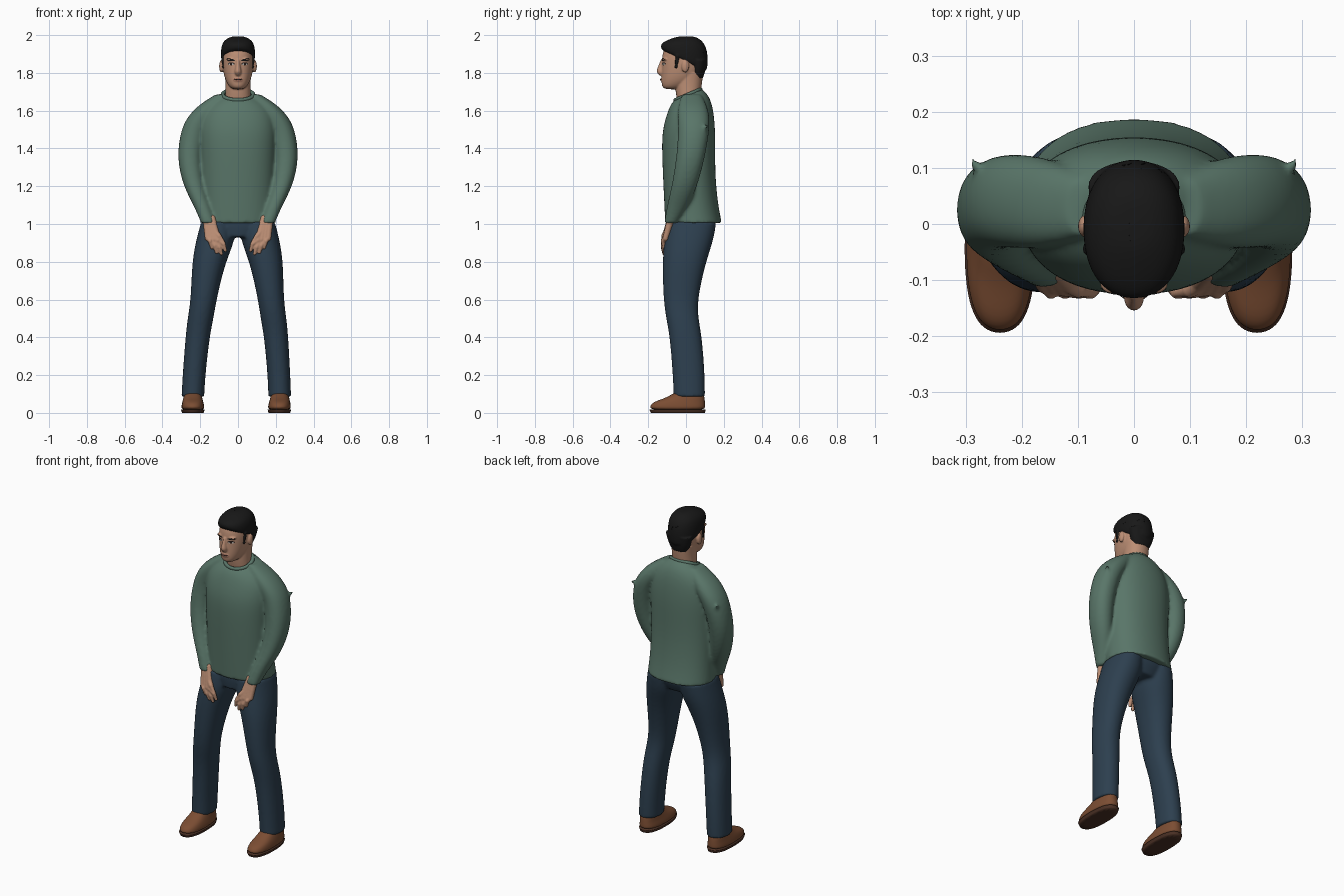
import bpy, bmesh, math, random
from mathutils import Vector, Matrix

random.seed(4)
cube = bpy.data.objects.get("Cube")
if cube:
    bpy.data.objects.remove(cube, do_unlink=True)


def material(name, r, g, b):
    m = bpy.data.materials.new(name)
    m.use_nodes = True
    m.diffuse_color = (r, g, b, 1)
    for node in m.node_tree.nodes:
        if node.type == "BSDF_PRINCIPLED":
            node.inputs["Base Color"].default_value = (r, g, b, 1)
            node.inputs["Roughness"].default_value = 0.8
    return m


GREEN = material("sweater green", .1, .18, .14)
NAVY = material("denim navy", .026, .05, .078)
BROWN = material("shoe brown", .2, .075, .033)
SOLE = material("sole dark brown", .07, .03, .018)
SKIN = material("skin", .5, .27, .175)
LIP = material("lip", .33, .14, .1)
BLACK = material("hair black", .009, .009, .009)
WHITE = material("eye white", .5, .47, .43)
IRIS = material("iris dark", .02, .012, .01)


def loft(bm, rings, side=1, power=2.2, sharp=True, shift=0.0, n=16):
    """Skin rings of (z, x0, x1, y0, y1, tilt) into a closed tube."""
    crease = bm.edges.layers.float.get("crease_edge") or bm.edges.layers.float.new("crease_edge")
    loops = []
    for z, x0, x1, y0, y1, *tilt in rings:
        slope = tilt[0] if tilt else 0
        loop = []
        for i in range(n):
            a = math.tau * i / n
            c, s = math.cos(a), math.sin(a)
            u = math.copysign(abs(c) ** (2 / power), c) * 1.02
            v = math.copysign(abs(s) ** (2 / power), s) * 1.02
            x = (x0 + x1) / 2 + u * (x1 - x0) / 2
            dy = v * (y1 - y0) / 2
            loop.append(bm.verts.new((side * x + shift * (1 - z), (y0 + y1) / 2 + dy, z + slope * dy)))
        loops.append(loop)
    for low, high in zip(loops, loops[1:]):
        for i in range(n):
            j = (i + 1) % n
            bm.faces.new((low[i], low[j], high[j], high[i]))
    for loop in (loops[0], loops[-1]):
        cap = bm.faces.new(loop)
        if sharp:
            for e in cap.edges:
                e[crease] = 1


def even(z, half, y0, y1, tilt=0):
    """Ring that is centred on x = 0."""
    return (z, -half, half, y0, y1, tilt)


def ball(bm, centre, radii):
    bmesh.ops.create_icosphere(bm, subdivisions=3, radius=1,
                               matrix=Matrix.Translation(centre) @ Matrix.Diagonal((*radii, 1)))


def limb(bm, a, b, r0, r1):
    """Tapered capsule from a to b."""
    a, b = Vector(a), Vector(b)
    turn = (b - a).to_track_quat("Z", "Y").to_matrix().to_4x4()
    bmesh.ops.create_cone(bm, cap_ends=True, segments=12, radius1=r0, radius2=r1, depth=(b - a).length,
                          matrix=Matrix.Translation((a + b) / 2) @ turn)
    ball(bm, a, (r0,) * 3)
    ball(bm, b, (r1,) * 3)


def finish(bm, name, mat, voxel=0.0, relax=0, subdiv=2):
    bmesh.ops.recalc_face_normals(bm, faces=bm.faces)
    for f in bm.faces:
        f.smooth = True
    mesh = bpy.data.meshes.new(name)
    bm.to_mesh(mesh)
    bm.free()
    mesh.materials.append(mat)
    ob = bpy.data.objects.new(name, mesh)
    bpy.context.collection.objects.link(ob)
    if subdiv:
        ob.modifiers.new("round", "SUBSURF").levels = subdiv
        ob.modifiers["round"].render_levels = subdiv
    if voxel:
        fuse = ob.modifiers.new("fuse", "REMESH")
        fuse.mode = "VOXEL"
        fuse.voxel_size = voxel
        fuse.use_smooth_shade = True
    if relax:
        soft = ob.modifiers.new("relax", "SMOOTH")
        soft.factor = 0.5
        soft.iterations = relax
    return ob


# Sweater: body and both sleeves fused
bm = bmesh.new()
loft(bm, [even(1.005, .2, -.11, .19), even(1.1, .195, -.115, .17), even(1.25, .195, -.122, .155),
          even(1.4, .2, -.128, .155), even(1.5, .205, -.125, .155), even(1.6, .19, -.1, .145, .1),
          even(1.66, .13, -.08, .12, .25), even(1.685, .085, -.062, .082, .42)])
sleeve = [(1.005, .12, .195, -.115, -.045), (1.1, .145, .235, -.1, .015), (1.2, .18, .29, -.075, .06),
          (1.35, .2, .325, -.05, .1), (1.5, .17, .303, -.04, .125), (1.57, .12, .265, -.045, .125),
          (1.63, .08, .21, -.04, .11), (1.685, .06, .12, -.02, .08)]
for side in (1, -1):
    loft(bm, sleeve, side)
    limb(bm, (side * .25, .07, 1.47), (side * .285, .108, 1.52), .03, .01)
finish(bm, "sweater", GREEN, .009, 5)

# Ribbed collar
bpy.ops.mesh.primitive_torus_add(major_segments=40, minor_segments=10, major_radius=.081, minor_radius=.011,
                                 location=(0, .01, 1.684), rotation=(.4, 0, 0))
collar = bpy.context.object
collar.name = "collar"
collar.scale.y = .9
collar.data.materials.append(GREEN)
bpy.ops.object.shade_smooth()

# Jeans: hips and both legs fused
bm = bmesh.new()
loft(bm, [even(.93, .12, -.09, .12), even(1, .195, -.1, .16), even(1.05, .17, -.09, .14)])
leg = [(.085, .17, .29, -.065, .1), (.2, .165, .285, -.07, .1), (.4, .145, .272, -.085, .085),
       (.5, .125, .262, -.105, .065), (.6, .11, .245, -.12, .06), (.8, .065, .242, -.125, .105),
       (.92, .01, .22, -.115, .148), (1.01, .02, .195, -.1, .16)]
for side in (1, -1):
    loft(bm, leg, side, shift=-.01)
finish(bm, "jeans", NAVY, .009, 4)

# Shoes, soles and hands
upper = [(.012, .17, .288, -.188, .1), (.035, .168, .29, -.192, .102), (.06, .175, .285, -.172, .1),
         (.08, .18, .28, -.1, .098), (.12, .19, .27, -.045, .09)]
sole = [(0, .172, .286, -.186, .1), (.018, .166, .292, -.194, .105)]
fingers = [(.138, .875), (.113, .85), (.088, .842), (.067, .86)]
for side, label in ((1, "left"), (-1, "right")):
    for part, rings, mat in (("shoe", upper, BROWN), ("sole", sole, SOLE)):
        bm = bmesh.new()
        loft(bm, rings, side, 2.5, part == "sole", -.01)
        finish(bm, label + "_" + part, mat)
    bm = bmesh.new()
    for i, (x, z) in enumerate(fingers):
        knuckle = (side * (.16 - .018 * i), -.108 - .003 * i, .925 - .004 * i)
        middle = (side * (x + .01), -.122, z + .035)
        limb(bm, (side * (.168 - .01 * i), -.08, 1.03), knuckle, .02, .016)
        limb(bm, knuckle, middle, .0135, .012)
        limb(bm, middle, (side * x, -.116, z), .012, .009)
    limb(bm, (side * .135, -.095, .975), (side * .1, -.118, .935), .017, .014)
    limb(bm, (side * .1, -.118, .935), (side * .078, -.122, .905), .013, .009)
    finish(bm, label + "_hand", SKIN, .004, 3, 0)

# Head: neck, skull, nose and ears fused
bm = bmesh.new()
loft(bm, [even(1.62, .07, -.04, .075), even(1.68, .068, -.052, .075), even(1.74, .066, -.06, .085),
          even(1.8, .07, -.05, .09)])
loft(bm, [even(1.712, .03, -.118, -.03), even(1.735, .054, -.13, .02), even(1.78, .074, -.13, .08),
          even(1.84, .083, -.128, .1), even(1.9, .084, -.127, .1), even(1.95, .068, -.105, .085),
          even(1.975, .035, -.055, .045)], sharp=False)
loft(bm, [even(1.785, .012, -.138, -.1), even(1.803, .021, -.158, -.1), even(1.825, .014, -.152, -.1),
          even(1.87, .009, -.134, -.1)])
for side in (1, -1):
    ball(bm, (side * .088, -.004, 1.835), (.012, .02, .034))
    ball(bm, (side * .036, -.108, 1.872), (.026, .018, .008))
ball(bm, (0, -.122, 1.763), (.026, .014, .012))
head = finish(bm, "head", SKIN, .0045, 3)


def plate(name, x, z, rx, rz, mat, lift, roll=0.0):
    """Thin oval that hugs the face."""
    bm = bmesh.new()
    place = (Matrix.Translation((x, -.3, z)) @ Matrix.Rotation(roll, 4, "Y")
             @ Matrix.Diagonal((rx, 1, rz, 1)) @ Matrix.Rotation(math.pi / 2, 4, "X"))
    bmesh.ops.create_circle(bm, cap_ends=True, cap_tris=True, segments=16, radius=1, matrix=place)
    ob = finish(bm, name, mat, subdiv=0)
    wrap = ob.modifiers.new("hug", "SHRINKWRAP")
    wrap.target = head
    wrap.wrap_method = "PROJECT"
    wrap.wrap_mode = "ABOVE_SURFACE"
    wrap.use_project_y = True
    wrap.use_positive_direction = True
    wrap.offset = lift


# Eyes, brows and mouth
for side, label in ((1, "left"), (-1, "right")):
    plate(label + "_eyelid", side * .035, 1.848, .017, .008, IRIS, .0015)
    plate(label + "_eye", side * .035, 1.846, .014, .0055, WHITE, .0025)
    plate(label + "_iris", side * .035, 1.847, .006, .006, IRIS, .0035)
    plate(label + "_brow", side * .037, 1.869, .022, .005, BLACK, .002, side * -.15)
plate("lips", 0, 1.763, .026, .009, LIP, .0015)
plate("mouth_line", 0, 1.765, .024, .0018, IRIS, .0025)

# Hair: cap with a raised hairline, nape and sideburns
bm = bmesh.new()
loft(bm, [even(1.85, .086, -.129, .105, -.55), even(1.89, .091, -.134, .116, -.4),
          even(1.93, .09, -.131, .115, -.2), even(1.965, .08, -.108, .098, -.05),
          even(1.988, .05, -.06, .06), even(1.994, .02, -.03, .03)], sharp=False)
loft(bm, [even(1.77, .05, .02, .088), even(1.81, .07, .02, .104), even(1.87, .083, .02, .112)])
for side in (1, -1):
    limb(bm, (side * .079, -.045, 1.89), (side * .077, -.052, 1.832), .013, .009)
finish(bm, "hair", BLACK, .005, 2)

# Short tufts that roughen the hair
bm = bmesh.new()
for _ in range(260):
    d = Vector((random.gauss(0, 1), random.gauss(0, 1), random.gauss(0, 1))).normalized()
    if d.z < .05 - .45 * d.y:
        continue
    root = Vector((d.x * .086, -.008 + d.y * .118, 1.9 + d.z * .09))
    sweep = d.cross(Vector((random.uniform(-1, 1), random.uniform(-1, 1), .3))).normalized()
    axis = (sweep + d * .25).normalized()
    bmesh.ops.create_cone(bm, segments=4, radius1=.005, radius2=0, depth=.03, cap_ends=True,
                          matrix=Matrix.Translation(root) @ axis.to_track_quat("Z", "Y").to_matrix().to_4x4())
finish(bm, "hair_tufts", BLACK, subdiv=0)
